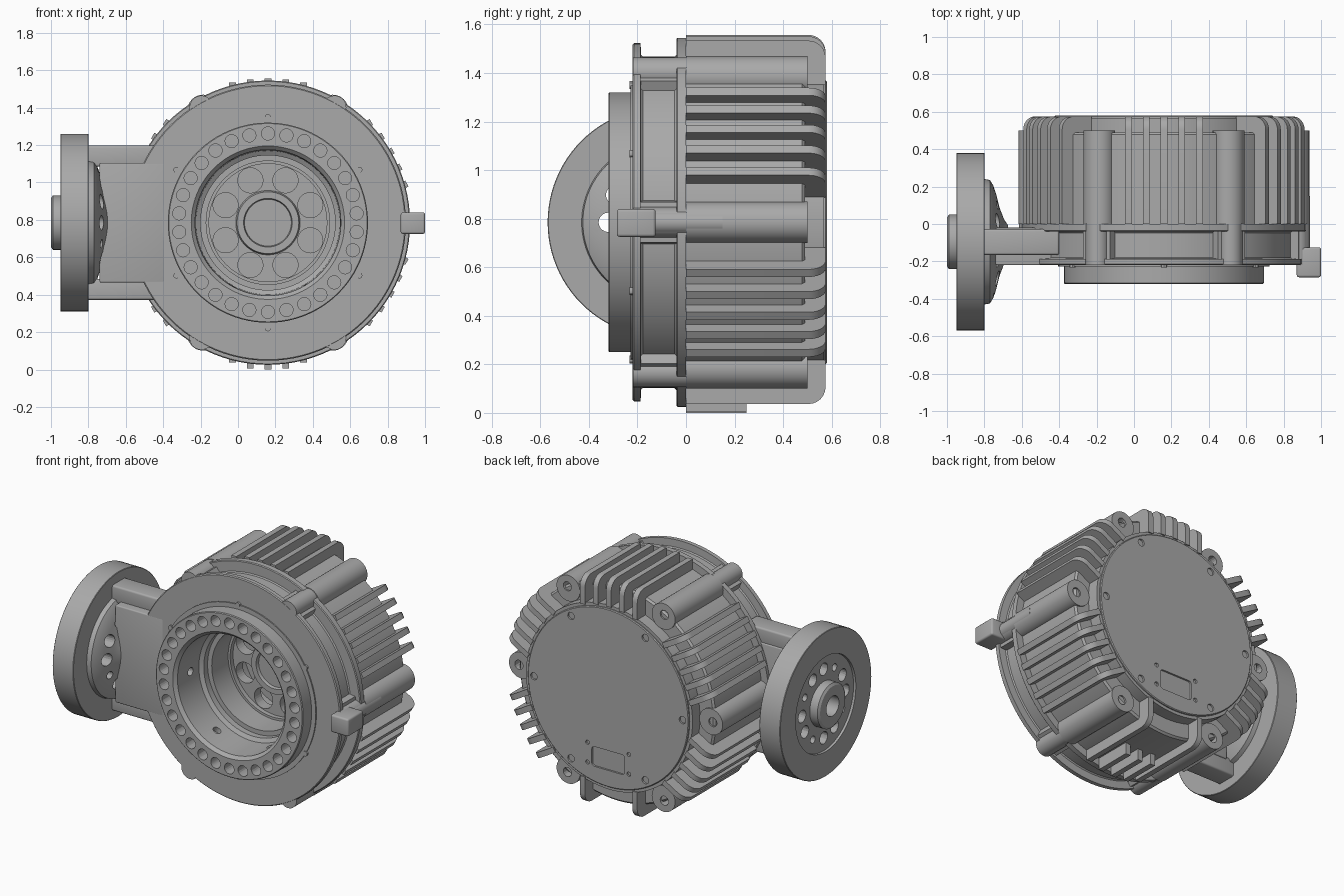
import bpy, bmesh
from math import radians, sin, cos, pi, sqrt
from mathutils import Matrix, Vector

if "Cube" in bpy.data.objects:
    bpy.data.objects.remove(bpy.data.objects["Cube"], do_unlink=True)

CX, CZ = 0.16, 0.785      # drum axis (along y)
AY = -0.095               # side flange axis (along x)

metal = bpy.data.materials.new("plain_grey_metal")
metal.use_nodes = True
GREY = (0.40, 0.40, 0.40, 1)
metal.diffuse_color = GREY
metal.node_tree.nodes["Principled BSDF"].inputs["Base Color"].default_value = GREY


def finish(name, bm, smooth=True):
    bmesh.ops.recalc_face_normals(bm, faces=bm.faces)
    me = bpy.data.meshes.new(name)
    bm.to_mesh(me)
    bm.free()
    me.materials.append(metal)
    ob = bpy.data.objects.new(name, me)
    bpy.context.collection.objects.link(ob)
    bpy.ops.object.select_all(action='DESELECT')
    ob.select_set(True)
    bpy.context.view_layer.objects.active = ob
    if smooth:
        bpy.ops.object.shade_smooth_by_angle(angle=radians(30))
    return ob


def lathe(name, profile, axis='Y', steps=96):
    """Closed profile of (radius, position along axis)."""
    bm = bmesh.new()
    if axis == 'Y':
        cent, ax = Vector((CX, 0, CZ)), (0, 1, 0)
        vs = [bm.verts.new((CX + r, t, CZ)) for r, t in profile]
    else:
        cent, ax = Vector((0, AY, CZ)), (1, 0, 0)
        vs = [bm.verts.new((t, AY, CZ + r)) for r, t in profile]
    for i, (r, t) in enumerate(profile):
        j = (i + 1) % len(profile)
        if r > 0 or profile[j][0] > 0:
            bm.edges.new((vs[i], vs[j]))
    bmesh.ops.spin(bm, geom=bm.verts[:] + bm.edges[:], cent=cent, axis=ax,
                   angle=2 * pi, steps=steps, use_merge=True)
    bmesh.ops.remove_doubles(bm, verts=bm.verts, dist=1e-5)
    return finish(name, bm)


def add_cyl(bm, axis, c, r, depth, seg=24):
    rot = Matrix.Rotation(pi / 2, 4, 'X' if axis == 'Y' else 'Y')
    bmesh.ops.create_cone(bm, cap_ends=True, segments=seg, radius1=r, radius2=r,
                          depth=depth, matrix=Matrix.Translation(c) @ rot)


def add_box(bm, lo, hi):
    lo, hi = Vector(lo), Vector(hi)
    m = Matrix.Translation((lo + hi) / 2) @ Matrix.Diagonal((*(hi - lo), 1))
    return bmesh.ops.create_cube(bm, size=1, matrix=m)["verts"]


def soft_box(name, lo, hi, width=0.012):
    bm = bmesh.new()
    add_box(bm, lo, hi)
    bmesh.ops.bevel(bm, geom=bm.edges[:], offset=width, segments=3, profile=0.5, affect='EDGES')
    return finish(name, bm)


def add_prism(bm, pts, thick, matrix):
    """Polygon in local x,y extruded along local z, centred."""
    vs = [bm.verts.new(matrix @ Vector((x, y, -thick / 2))) for x, y in pts]
    face = bm.faces.new(vs)
    up = (matrix.to_3x3() @ Vector((0, 0, thick)))
    new = bmesh.ops.extrude_face_region(bm, geom=[face])["geom"]
    bmesh.ops.translate(bm, vec=up, verts=[v for v in new if isinstance(v, bmesh.types.BMVert)])


def around(deg, r, y=0.0):
    a = radians(deg)
    return Vector((CX + r * cos(a), y, CZ + r * sin(a)))


def radial(deg):
    """Frame on the drum axis whose local x points outward."""
    return Matrix.Translation((CX, 0, CZ)) @ Matrix.Rotation(-radians(deg), 4, 'Y')


def cut(ob, bm):
    tool = finish("cutter", bm, False)
    tool.hide_render = True
    mod = ob.modifiers.new("holes", 'BOOLEAN')
    mod.operation, mod.solver, mod.object = 'DIFFERENCE', 'EXACT', tool
    bpy.ops.object.select_all(action='DESELECT')
    bpy.context.view_layer.objects.active = ob
    ob.select_set(True)
    bpy.ops.object.modifier_apply(modifier=mod.name)
    bpy.data.objects.remove(tool, do_unlink=True)
    bpy.ops.object.shade_smooth_by_angle(angle=radians(30))


SIXTHS = range(0, 360, 60)

# Drum housing with two flanges, stepped bore, face holes and bore screw holes
housing = lathe("drum_housing", [
    (0.41, -0.32), (0.53, -0.32), (0.535, -0.315), (0.535, -0.228), (0.565, -0.228),
    (0.565, -0.22), (0.732, -0.22), (0.738, -0.214), (0.738, -0.187), (0.69, -0.185),
    (0.683, -0.178), (0.683, -0.047), (0.69, -0.04), (0.755, -0.04), (0.76, -0.035),
    (0.76, 0), (0.712, 0), (0.712, 0.478), (0.7, 0.49), (0.605, 0.49), (0.605, 0.568),
    (0, 0.568), (0, 0.3), (0.33, 0.3), (0.33, -0.03), (0.36, -0.03), (0.36, -0.07),
    (0.385, -0.085), (0.39, -0.3)])
bm = bmesh.new()
for i in range(30):
    add_cyl(bm, 'Y', around(i * 12 + 6, 0.477, -0.3), 0.035, 0.12, 20)
for a in SIXTHS:
    turn = radial(a) @ Matrix.Translation((0.39, -0.17, 0)) @ Matrix.Rotation(pi / 2, 4, 'Y')
    bmesh.ops.create_cone(bm, cap_ends=True, segments=16, radius1=0.026, radius2=0.026,
                          depth=0.06, matrix=turn)
cut(housing, bm)

# Small screws around the face ring
bm = bmesh.new()
for a in SIXTHS:
    add_cyl(bm, 'Y', around(a + 30, 0.565, -0.225), 0.016, 0.016, 12)
finish("face_screws", bm)

# Lobes and solid bridges between the two front flanges
bm = bmesh.new()
for a in SIXTHS:
    add_cyl(bm, 'Y', around(a, 0.712, -0.11), 0.063, 0.218, 32)
    ring = [around(a + k * 2.2, 0.725) for k in range(-3, 4)] + [around(a + 8, 0.66), around(a - 8, 0.66)]
    add_prism(bm, [(p.x, p.z) for p in ring], 0.16,
              Matrix.Translation((0, -0.11, 0)) @ Matrix.Rotation(pi / 2, 4, 'X'))
finish("flange_lobes", bm)

# Rear bolt bosses with holes
bosses = bmesh.new()
holes = bmesh.new()
for a in SIXTHS:
    add_cyl(bosses, 'Y', around(a, 0.692, 0.25), 0.085, 0.5, 40)
    add_cyl(holes, 'Y', around(a, 0.705, 0.48), 0.03, 0.1, 16)
cut(finish("bolt_bosses", bosses), holes)

# Cooling fins: six groups of five, wrapping over the rear shoulder
bm = bmesh.new()
for a in SIXTHS:
    for k in range(-2, 3):
        d = k * 0.095
        short = a == 240 and abs(k) < 2
        h = sqrt((0.785 if short else 0.772) ** 2 - d * d)
        inner = sqrt(0.605 ** 2 - d * d) - 0.008
        if short:
            pts = [(0.58, 0), (h, 0), (h, 0.25), (0.58, 0.25)]
        else:
            corner = [(h - 0.07 + 0.07 * cos(t * pi / 12), 0.505 + 0.07 * sin(t * pi / 12))
                      for t in range(7)]
            pts = [(inner, 0), (h, 0)] + corner + [(inner, 0.575)]
        add_prism(bm, pts, 0.036, radial(a + 30) @ Matrix.Translation((0, 0, d)))
finish("cooling_fins", bm)

# Rear cover with screw holes and connector slot
cover = lathe("rear_cover", [(0, 0.53), (0.585, 0.53), (0.585, 0.575), (0.58, 0.58), (0, 0.58)])
bm = bmesh.new()
for a in SIXTHS:
    add_cyl(bm, 'Y', around(a, 0.54, 0.57), 0.024, 0.05, 16)
for x, z in ((-0.15, -0.33), (0.15, -0.33), (-0.15, -0.46), (0.15, -0.46)):
    add_cyl(bm, 'Y', (CX + x, 0.57, CZ + z), 0.014, 0.04, 12)
slot = add_box(bm, (CX - 0.12, 0.545, CZ - 0.475), (CX + 0.12, 0.6, CZ - 0.345))
edges = [e for e in {e for v in slot for e in v.link_edges}
         if abs(e.verts[0].co.y - e.verts[1].co.y) > 0.01]
bmesh.ops.bevel(bm, geom=edges, offset=0.02, segments=3, profile=0.5, affect='EDGES')
cut(cover, bm)
bm = bmesh.new()
add_cyl(bm, 'Y', (CX + 0.05, 0.55, CZ - 0.41), 0.03, 0.03)
finish("connector_pin", bm)

# Rotor plate deep inside the bore
rotor = lathe("rotor_plate", [(0, 0.165), (0.125, 0.165), (0.13, 0.145), (0.165, 0.145), (0.172, 0.17),
                              (0.315, 0.17), (0.315, 0.14), (0.335, 0.14), (0.335, 0.24), (0, 0.24)])
bm = bmesh.new()
for i in range(8):
    add_cyl(bm, 'Y', around(i * 45 + 22.5, 0.245, 0.2), 0.067, 0.2, 32)
cut(rotor, bm)

# Side flange with hub, bore, bolt holes and flared back
flange = lathe("side_flange", [
    (0.065, -1.0), (0.13, -1.0), (0.145, -0.99), (0.145, -0.935), (0.31, -0.935),
    (0.312, -0.95), (0.472, -0.95), (0.475, -0.947), (0.475, -0.802), (0.472, -0.799),
    (0.335, -0.799), (0.33, -0.77), (0.30, -0.752), (0.25, -0.735), (0.18, -0.718),
    (0.12, -0.695), (0.09, -0.675), (0, -0.675), (0, -0.86), (0.065, -0.86)], axis='X')
bm = bmesh.new()
for i in range(12):
    a = radians(i * 30)
    add_cyl(bm, 'X', (-0.8, AY + 0.225 * cos(a), CZ + 0.225 * sin(a)),
            0.024 if i % 3 == 1 else 0.04, 0.5, 20)
cut(flange, bm)

# Neck joining flange to drum: web with upper and lower rails
soft_box("neck_web", (-0.74, -0.2205, 0.465), (-0.39, -0.02, 1.105), 0.008)
for side, name in ((1, "upper_neck_rail"), (-1, "lower_neck_rail")):
    z0, z1 = sorted((CZ + side * 0.30, CZ + side * 0.412))
    soft_box(name, (-0.81, -0.165, z0), (-0.4, -0.028, z1))

# Cable lead and its square plug
bm = bmesh.new()
add_cyl(bm, 'Y', (0.89, 0.0, CZ), 0.05, 0.3, 32)
finish("cable_lead", bm)
soft_box("cable_plug", (0.87, -0.285, 0.725), (1.0, -0.125, 0.84))
